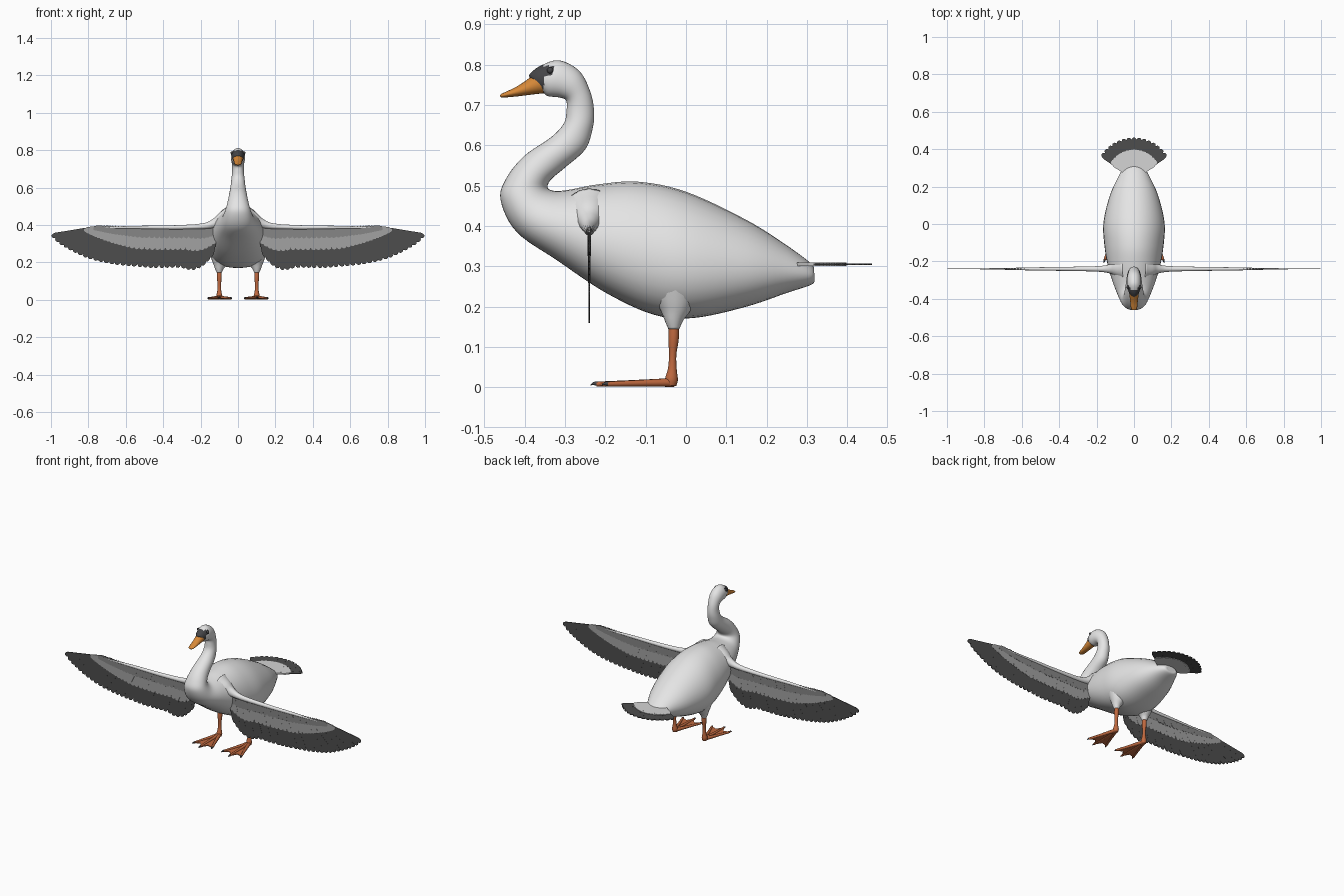
import bpy, bmesh, math
from mathutils import Vector

if "Cube" in bpy.data.objects:
    bpy.data.objects.remove(bpy.data.objects["Cube"])


def material(name, rgb):
    m = bpy.data.materials.new(name)
    m.diffuse_color = (*rgb, 1)
    m.use_nodes = True
    m.node_tree.nodes["Principled BSDF"].inputs["Base Color"].default_value = m.diffuse_color
    return m


WHITE = material("white_plumage", (0.78, 0.78, 0.78))
PALE = material("pale_tail_grey", (0.66, 0.66, 0.66))
LIGHT = material("light_covert_grey", (0.36, 0.36, 0.36))
MID = material("mid_covert_grey", (0.24, 0.24, 0.24))
DARK = material("dark_flight_grey", (0.075, 0.075, 0.075))
BEAK = material("beak_orange", (0.68, 0.25, 0.04))
LEG = material("leg_orange", (0.52, 0.14, 0.05))
BLACK = material("mask_charcoal", (0.06, 0.06, 0.065))


def finish(bm, name, mats, mirror=False, smooth=True):
    bmesh.ops.recalc_face_normals(bm, faces=bm.faces)
    me = bpy.data.meshes.new(name)
    bm.to_mesh(me)
    bm.free()
    for m in mats:
        me.materials.append(m)
    ob = bpy.data.objects.new(name, me)
    bpy.context.collection.objects.link(ob)
    if smooth:
        for p in me.polygons:
            p.use_smooth = True
    if mirror:
        ob.modifiers.new("mirror", 'MIRROR')
    return ob


def spline(keys, n):
    """Smooth curve through tuples of any length."""
    out = []
    for i in range(len(keys) - 1):
        a, b, c, d = (keys[max(0, min(len(keys) - 1, i + k))] for k in (-1, 0, 1, 2))
        for j in range(n):
            t = j / n
            out.append(tuple(0.5 * (2 * q + (r - p) * t + (2*p - 5*q + 4*r - s) * t*t
                                    + (3*q - p - 3*r + s) * t**3)
                             for p, q, r, s in zip(a, b, c, d)))
    return out + [keys[-1]]


def skin(bm, rings):
    loops = [[bm.verts.new(p) for p in r] for r in rings]
    n = len(loops[0])
    for a, b in zip(loops, loops[1:]):
        for i in range(n):
            bm.faces.new((a[i], a[(i + 1) % n], b[(i + 1) % n], b[i]))
    bm.faces.new(loops[0])
    bm.faces.new(loops[-1])


def section(y1, z1, y0, z0, w, n=32):
    """Pear-shaped ring between an upper and a lower profile point."""
    pts = []
    for i in range(n):
        t = 2 * math.pi * i / n
        h = max(0, (1 + math.cos(t)) / 2) ** (1 + 1.5 * w)
        pts.append((w * math.sin(t), y0 + (y1 - y0) * h, z0 + (z1 - z0) * h))
    return pts


def tube(bm, keys, steps=4, n=16):
    """Round tube through (x, y, z, radius) keys."""
    pts = spline(keys, steps)
    rings = []
    for i, p in enumerate(pts):
        d = Vector(pts[min(i + 1, len(pts) - 1)][:3]) - Vector(pts[max(i - 1, 0)][:3])
        u = d.cross(Vector((0, 1, 0.01) if abs(d.y) < d.length * 0.7 else (0, 0, 1))).normalized()
        v = d.cross(u).normalized()
        r = max(p[3], 0.0005)
        rings.append([Vector(p[:3]) + r * (u * math.cos(a) + v * math.sin(a))
                      for a in (2 * math.pi * k / n for k in range(n))])
    skin(bm, rings)


def feather(bm, root, tip, w, half, place, mat):
    """Flat rounded slab from root to tip in a plane given by place(a, b, depth)."""
    root, tip = Vector(root), Vector(tip)
    d = tip - root
    L = d.length
    d.normalize()
    s = Vector((-d.y, d.x))
    shape = [(0, -.8*w), (L - 1.6*w, -w), (L - .6*w, -.75*w), (L - .12*w, -.35*w),
             (L - .12*w, .35*w), (L - .6*w, .75*w), (L - 1.6*w, w), (0, .8*w)]
    flat = [root + d * a + s * b for a, b in shape]
    lo, hi = ([bm.verts.new(place(p.x, p.y, h)) for p in flat] for h in (-half, half))
    n = len(flat)
    faces = [bm.faces.new(lo), bm.faces.new(hi)]
    faces += [bm.faces.new((lo[i], lo[(i+1) % n], hi[(i+1) % n], hi[i])) for i in range(n)]
    for f in faces:
        f.material_index = mat


# Body, neck and head: upper profile y,z; lower profile y,z; half width
profile = [
    (.318, .290, .318, .270, .020), (.310, .307, .312, .255, .048),
    (.250, .352, .250, .234, .085), (.150, .415, .150, .200, .130),
    (.000, .485, .020, .172, .163), (-.12, .510, -.08, .180, .160),
    (-.22, .503, -.20, .235, .143), (-.29, .490, -.32, .315, .115),
    (-.325, .487, -.42, .385, .086), (-.343, .495, -.46, .465, .068),
    (-.335, .515, -.445, .520, .057), (-.30, .545, -.40, .575, .048),
    (-.25, .590, -.335, .620, .040), (-.232, .640, -.303, .655, .035),
    (-.228, .685, -.296, .690, .031), (-.238, .735, -.298, .712, .032),
    (-.265, .785, -.315, .719, .037), (-.315, .811, -.342, .722, .038),
    (-.360, .798, -.352, .729, .031), (-.384, .781, -.362, .735, .022),
    (-.390, .772, -.366, .740, .010)]
bm = bmesh.new()
skin(bm, [section(*k) for k in spline(profile, 6)])
for f in bm.faces:  # dark mask around the beak base
    c = f.calc_center_median()
    if c.z > .74 and (c.y < -.353 or (c.y < -.33 and .774 < c.z < .797)):
        f.material_index = 1
finish(bm, "body_and_head", [WHITE, BLACK])

# Beak
bm = bmesh.new()
skin(bm, [section(*k, 20) for k in spline([
    (-.368, .785, -.346, .730, .027), (-.390, .766, -.375, .727, .024),
    (-.420, .746, -.415, .722, .020), (-.447, .733, -.447, .719, .017),
    (-.458, .728, -.458, .719, .011), (-.461, .725, -.461, .721, .004)], 4)])
finish(bm, "beak", [BEAK])

# Eyes
bm = bmesh.new()
bmesh.ops.create_uvsphere(bm, u_segments=16, v_segments=10, radius=.008)
bmesh.ops.translate(bm, verts=bm.verts, vec=(.032, -.337, .786))
finish(bm, "eyes", [BLACK], mirror=True)

# Wing arms flaring out of the shoulders
bm = bmesh.new()
tube(bm, [(.05, -.24, .43, .065), (.085, -.24, .422, .046), (.125, -.24, .408, .026),
          (.19, -.24, .393, .015), (.35, -.24, .387, .011), (.55, -.24, .387, .008),
          (.75, -.24, .385, .003)])
finish(bm, "wing_arms", [WHITE], mirror=True)

# Wing feathers: root x, tip x, tip z along the span
span = spline([
    (.115, .150, .225), (.16, .195, .178), (.20, .250, .157), (.26, .320, .170),
    (.37, .450, .169), (.46, .550, .176), (.55, .670, .189), (.62, .785, .215),
    (.67, .870, .250), (.70, .940, .290), (.72, .975, .315), (.735, .998, .340)], 20)
picked, travelled = [span[0]], 0
for a, b in zip(span, span[1:]):
    travelled += math.hypot(b[1] - a[1], b[2] - a[2])
    if travelled > .027:
        picked.append(b)
        travelled = 0
picked.append(span[-1])
bm = bmesh.new()
for layer, (reach_in, reach_out, half) in enumerate(
        [(1, 1, .0015), (.56, .34, .0026), (.27, .15, .0037)]):
    for i, (rx, tx, tz) in enumerate(picked):
        k = max(0, (rx - .5) / .235)
        reach = reach_in + (reach_out - reach_in) * k
        root = Vector((rx, .386))
        tip = root.lerp(Vector((tx, tz)), reach)
        feather(bm, root, tip, .0165 if k < .8 else .0145, half + .0003 * (i % 2),
                lambda a, b, h: (a, -.24 + h, b), layer)
finish(bm, "wing_feathers", [DARK, LIGHT, MID], mirror=True, smooth=False)

# Tail fan: dark feathers with a pale covert layer
bm = bmesh.new()
for layer, (length, half) in enumerate([(.214, .002), (.150, .0045)]):
    for i in range(15):
        a = math.radians(-54 + 108 * i / 14)
        d = Vector((math.sin(a), math.cos(a)))
        feather(bm, Vector((0, .25)) + d * .03, Vector((0, .25)) + d * length,
                .0165 if layer == 0 else .019, half + .0003 * (i % 2),
                lambda x, y, h: (x, y, .305 + h), layer)
finish(bm, "tail_fan", [DARK, PALE], smooth=False)

# Thighs
bm = bmesh.new()
tube(bm, [(.09, -.025, .25, .065), (.096, -.027, .20, .042), (.10, -.03, .17, .025),
          (.10, -.03, .145, .014)])
finish(bm, "thighs", [WHITE], mirror=True)

# Shanks
bm = bmesh.new()
tube(bm, [(.10, -.03, .155, .012), (.10, -.031, .12, .013), (.10, -.033, .08, .009),
          (.10, -.034, .045, .011), (.10, -.036, .02, .016), (.10, -.037, .004, .013)])
finish(bm, "shanks", [LEG], mirror=True)

# Toes, webs and claws
toes = [(.038, -.195), (.10, -.222), (.158, -.195)]
bm, claws = bmesh.new(), bmesh.new()
for x, y in toes:
    mx, my = (x + .10) / 2, (y - .035) / 2
    tube(bm, [(.10, -.03, .012, .011), (mx, my, .010, .008), (x, y, .008, .006)], n=12)
    d = (Vector((x, y)) - Vector((.10, -.035))).normalized()
    tube(claws, [(x - d.x*.004, y - d.y*.004, .009, .006), (x + d.x*.007, y + d.y*.007, .009, .004),
                 (x + d.x*.015, y + d.y*.015, .005, .0005)], n=10)
for (x0, y0), (x1, y1) in zip(toes, toes[1:]):
    heel, mid = Vector((.10, -.045)), Vector(((x0 + x1) / 2, (y0 + y1) / 2))
    edge = [heel, Vector((x0, y0)), mid.lerp(heel, .16), Vector((x1, y1))]
    lo, hi = ([bm.verts.new((p.x, p.y, z)) for p in edge] for z in (.005, .010))
    for v in (lo, hi):
        bm.faces.new(v[:3])
        bm.faces.new((v[0], v[2], v[3]))
    for i in range(4):
        bm.faces.new((lo[i], lo[(i+1) % 4], hi[(i+1) % 4], hi[i]))
feet = finish(bm, "webbed_feet", [LEG], mirror=True)
bpy.context.view_layer.objects.active = feet
feet.select_set(True)
bpy.ops.object.shade_smooth_by_angle(angle=math.radians(40))
finish(claws, "claws", [BLACK], mirror=True)
